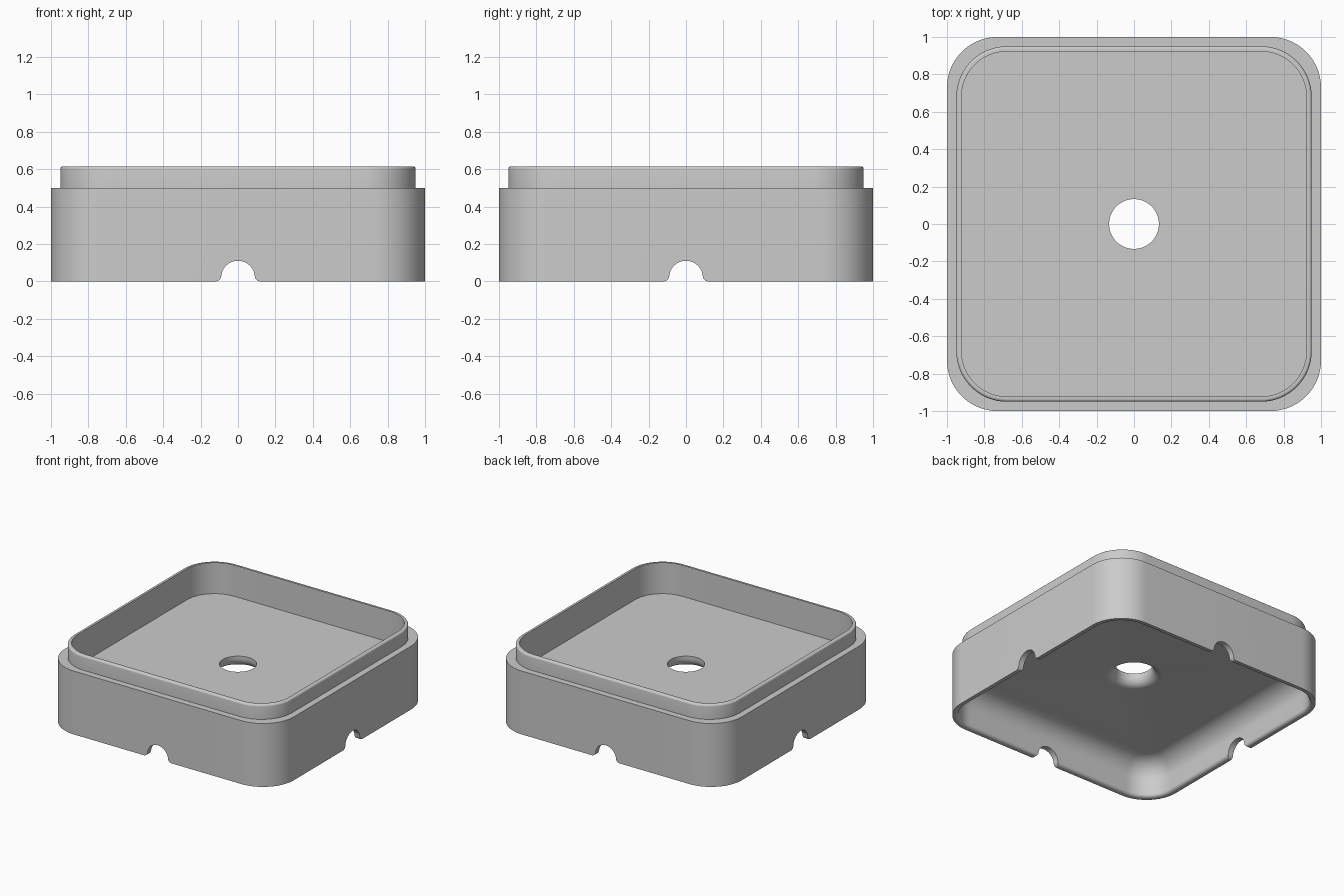
import bpy, bmesh, math

if "Cube" in bpy.data.objects:
    bpy.data.objects.remove(bpy.data.objects["Cube"])

grey = bpy.data.materials.new("plain grey")
grey.use_nodes = True
colour = (0.6, 0.6, 0.6, 1)
grey.diffuse_color = colour
grey.node_tree.nodes["Principled BSDF"].inputs["Base Color"].default_value = colour

CORNER_STEPS = 16
BODY, RIM = 0.73, 0.68      # distance of the corner centres from the middle


def new_object(name, bm):
    bmesh.ops.recalc_face_normals(bm, faces=bm.faces)
    mesh = bpy.data.meshes.new(name)
    bm.to_mesh(mesh)
    bm.free()
    mesh.materials.append(grey)
    obj = bpy.data.objects.new(name, mesh)
    bpy.context.collection.objects.link(obj)
    return obj


def arc(cx, cy, r, start, end, steps=8):
    angles = [math.radians(start + (end - start) * i / steps) for i in range(steps + 1)]
    return [(cx + r * math.cos(a), cy + r * math.sin(a)) for a in angles]


def ring(bm, half, centre, z):
    """Rounded square; a circle when centre is zero."""
    verts = []
    for q, (sx, sy) in enumerate([(1, 1), (-1, 1), (-1, -1), (1, -1)]):
        for x, y in arc(sx * centre, sy * centre, half - centre,
                        90 * q, 90 * q + 90, CORNER_STEPS):
            verts.append(bm.verts.new((x, y, z)))
    return verts


# Wall section: lip, outer wall, stepped rim, tray floor, hole, hollow underside
section = [(1, BODY, 0), (1, BODY, 0.5), (0.95, RIM, 0.5)]
section += [(x, RIM, z) for x, z in arc(0.935, 0.6, 0.015, 0, 90, 5)]
section += [(0.922, RIM, 0.615), (0.922, RIM, 0.37), (0.133, 0, 0.37)]
section += [(x, 0, z) for x, z in arc(0.203, 0.35, 0.07, 180, 270)]
section += [(x, BODY, z) for x, z in arc(0.805, 0.13, 0.15, 90, 0, 10)]
section += [(x, BODY, z) for x, z in arc(0.98, 0.025, 0.025, 180, 270, 5)]

bm = bmesh.new()
rings = [ring(bm, *s) for s in section]
for a, b in zip(rings, rings[1:] + rings[:1]):
    for i in range(len(a)):
        j = (i + 1) % len(a)
        bm.faces.new((a[i], a[j], b[j], b[i]))
bmesh.ops.remove_doubles(bm, verts=bm.verts, dist=1e-5)
box = new_object("stacking_box", bm)

# Arched notches with rounded feet, cut through opposite walls
R, FOOT, HEIGHT = 0.09, 0.03, 0.02
foot_x = math.sqrt((R + FOOT) ** 2 - (HEIGHT - FOOT) ** 2)
touch = math.degrees(math.atan2(FOOT - HEIGHT, foot_x))
half = [(foot_x, -0.05)] + arc(foot_x, FOOT, FOOT, 270, 180 + touch, 6)
half += arc(0, HEIGHT, R, touch, 90, 12)[1:]
profile = half + [(-x, z) for x, z in reversed(half[:-1])]
for name, turn in (("front_back_notch", 0), ("side_notch", math.pi / 2)):
    bm = bmesh.new()
    face = bm.faces.new([bm.verts.new((x, -1.2, z)) for x, z in profile])
    out = bmesh.ops.extrude_face_region(bm, geom=[face])
    moved = [v for v in out["geom"] if isinstance(v, bmesh.types.BMVert)]
    bmesh.ops.translate(bm, verts=moved, vec=(0, 2.4, 0))
    cutter = new_object(name, bm)
    cutter.rotation_euler.z = turn
    cutter.hide_render = True
    bpy.context.view_layer.update()
    mod = box.modifiers.new(name, "BOOLEAN")
    mod.operation, mod.solver, mod.object = "DIFFERENCE", "EXACT", cutter
    bpy.context.view_layer.objects.active = box
    bpy.ops.object.modifier_apply(modifier=mod.name)
    bpy.data.objects.remove(cutter)

# Smooth the rounds, keep the edges crisp
bpy.ops.object.select_all(action="DESELECT")
box.select_set(True)
bpy.context.view_layer.objects.active = box
bpy.ops.object.shade_smooth_by_angle(angle=math.radians(35))
